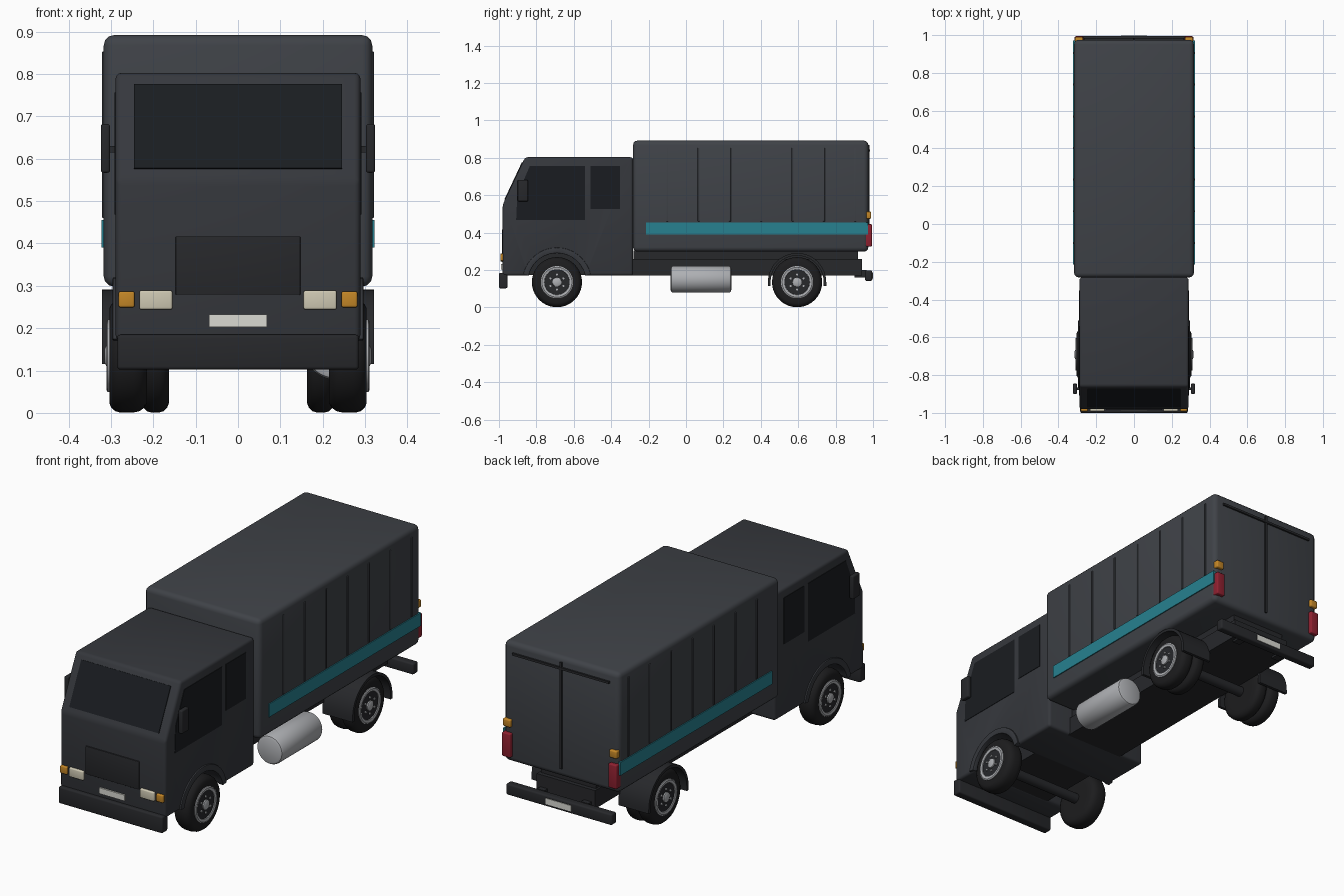
import bpy, bmesh, math
from mathutils import Vector

if "Cube" in bpy.data.objects:
    bpy.data.objects.remove(bpy.data.objects["Cube"])

COL = {
    "body": (0.036, 0.039, 0.046), "cargo": (0.05, 0.055, 0.064), "dark": (0.02, 0.021, 0.024),
    "glass": (0.010, 0.012, 0.015), "tyre": (0.012, 0.012, 0.013), "metal": (0.42, 0.43, 0.45),
    "teal": (0.02, 0.22, 0.28), "amber": (0.55, 0.24, 0.02), "red": (0.28, 0.015, 0.03),
    "cream": (0.62, 0.58, 0.45), "plate": (0.7, 0.7, 0.65),
}
MATS = {}
for key, c in COL.items():
    MATS[key] = bpy.data.materials.new(key)
    MATS[key].diffuse_color = (*c, 1)


def finish(name, bm, col, bevel=0.0, seg=3):
    bmesh.ops.recalc_face_normals(bm, faces=bm.faces)
    if bevel:
        edges = [e for e in bm.edges if e.is_manifold and e.calc_face_angle() > 0.35]
        bmesh.ops.bevel(bm, geom=edges, offset=bevel, segments=seg, profile=0.5,
                        affect='EDGES', clamp_overlap=True)
    me = bpy.data.meshes.new(name)
    bm.to_mesh(me)
    bm.free()
    ob = bpy.data.objects.new(name, me)
    bpy.context.collection.objects.link(ob)
    me.materials.append(MATS[col])
    bpy.ops.object.select_all(action='DESELECT')
    ob.select_set(True)
    bpy.context.view_layer.objects.active = ob
    bpy.ops.object.shade_smooth_by_angle(angle=math.radians(35))
    return ob


def prism(name, profile, x0, x1, col, bevel=0.0, seg=3):
    """Extrude a (y, z) outline from x0 to x1."""
    bm = bmesh.new()
    face = bm.faces.new([bm.verts.new((x0, y, z)) for y, z in profile])
    ext = bmesh.ops.extrude_face_region(bm, geom=[face])
    moved = [v for v in ext["geom"] if isinstance(v, bmesh.types.BMVert)]
    bmesh.ops.translate(bm, verts=moved, vec=Vector((x1 - x0, 0, 0)))
    have = [f for f in bm.faces if all(abs(v.co.x - x0) < 1e-6 for v in f.verts)]
    if not have:
        bm.faces.new([v for v in bm.verts if v not in moved])
    return finish(name, bm, col, bevel, seg)


def box(name, x, y, z, col, bevel=0.0):
    return prism(name, [(y[0], z[0]), (y[1], z[0]), (y[1], z[1]), (y[0], z[1])],
                 x[0], x[1], col, bevel)


def pair(name, x, y, z, col, bevel=0.0):
    for s, tag in ((1, "right"), (-1, "left")):
        box(f"{name}_{tag}", (s * x[0], s * x[1]), y, z, col, bevel)


def lathe_x(name, pts, y, z, s, col, n=40, closed=False):
    """Revolve (x, radius) points about an axis along x."""
    bm = bmesh.new()
    rings = [[bm.verts.new((s * px, y + r * math.cos(2 * math.pi * i / n),
                            z + r * math.sin(2 * math.pi * i / n))) for i in range(n)]
             for px, r in pts]
    pairs = list(zip(rings, rings[1:])) + ([(rings[-1], rings[0])] if closed else [])
    for a, b in pairs:
        for i in range(n):
            bm.faces.new((a[i], a[(i + 1) % n], b[(i + 1) % n], b[i]))
    if not closed:
        bm.faces.new(rings[0])
        bm.faces.new(rings[-1])
    return finish(name, bm, col)


def arc(cy, cz, r, a0, a1, n=20):
    return [(cy + r * math.cos(math.radians(a0 + (a1 - a0) * i / n)),
             cz + r * math.sin(math.radians(a0 + (a1 - a0) * i / n))) for i in range(n + 1)]


FRONT, REAR, HUB, R = -0.69, 0.594, 0.135, 0.133

# cab with wheel arches cut into its side outline
cab = [(-0.98, 0.17)] + arc(FRONT, HUB, 0.155, 167, 13) + \
      [(-0.283, 0.17), (-0.283, 0.803), (-0.86, 0.803), (-0.98, 0.55)]
prism("cab", cab, -0.289, 0.289, "body", 0.014)
box("engine_bay", (-0.17, 0.17), (-0.9, -0.48), (0.172, 0.35), "dark")

# windscreen and side windows
prism("windscreen", [(-0.9705, 0.578), (-0.877, 0.777), (-0.86, 0.77), (-0.955, 0.57)],
      -0.245, 0.245, "glass")
for s, tag in ((1, "right"), (-1, "left")):
    prism("door_window_" + tag, [(-0.908, 0.468), (-0.54, 0.468), (-0.54, 0.756),
                                 (-0.835, 0.756), (-0.902, 0.60)], s * 0.28, s * 0.2915, "glass")
    # arch lip and rear mudguard
    prism("front_arch_lip_" + tag, arc(FRONT, HUB, 0.185, 168, 12) + arc(FRONT, HUB, 0.155, 13, 167),
          s * 0.27, s * 0.296, "body", 0.003, 2)
    prism("rear_mudguard_" + tag, [(0.75, 0.115)] + arc(REAR, HUB, 0.156, 0, 180) +
          [(0.438, 0.115), (0.452, 0.115)] + arc(REAR, HUB, 0.142, 180, 0) + [(0.736, 0.115)],
          s * 0.155, s * 0.321, "dark")
pair("rear_window", (0.28, 0.2915), (-0.51, -0.352), (0.527, 0.756), "glass")

# mirrors
pair("mirror", (0.302, 0.324), (-0.9, -0.845), (0.567, 0.682), "dark", 0.006)
pair("mirror_arm", (0.28, 0.31), (-0.88, -0.866), (0.615, 0.63), "dark")

# front details
box("grille", (-0.147, 0.147), (-0.985, -0.96), (0.278, 0.417), "dark", 0.002)
box("front_bumper", (-0.285, 0.285), (-1.0, -0.955), (0.102, 0.185), "dark", 0.008)
box("front_plate", (-0.069, 0.069), (-0.988, -0.97), (0.203, 0.232), "plate")
pair("headlight", (0.155, 0.233), (-0.992, -0.965), (0.244, 0.289), "cream", 0.005)
pair("front_indicator", (0.244, 0.282), (-0.992, -0.965), (0.249, 0.287), "amber", 0.005)

# cargo body with ribs and stripe
box("cargo_box", (-0.317, 0.317), (-0.283, 0.975), (0.298, 0.892), "cargo", 0.024)
for i in range(7):
    y = -0.1 + i * 0.1675
    pair(f"side_rib_{i}", (0.31, 0.321), (y - 0.005, y + 0.005), (0.46, 0.853), "cargo", 0.002)
pair("side_stripe", (0.31, 0.322), (-0.215, 0.972), (0.39, 0.455), "teal")

# rear doors and lamps
box("door_gap", (-0.005, 0.005), (0.965, 0.982), (0.34, 0.868), "dark")
box("door_top_rail", (-0.265, 0.265), (0.965, 0.984), (0.833, 0.844), "dark")
pair("tail_lamp", (0.268, 0.314), (0.955, 0.994), (0.326, 0.445), "red", 0.006)
pair("rear_indicator", (0.27, 0.312), (0.955, 0.99), (0.474, 0.512), "amber", 0.006)

# chassis, rear bumper
box("chassis", (-0.16, 0.16), (-0.5, 0.94), (0.17, 0.26), "dark")
box("chassis_spacer", (-0.15, 0.15), (-0.28, 0.92), (0.255, 0.305), "dark")
box("rear_bumper", (-0.29, 0.29), (0.957, 0.996), (0.142, 0.197), "dark", 0.008)
pair("bumper_bracket", (0.1, 0.14), (0.9, 0.965), (0.16, 0.2), "dark")
box("rear_plate", (-0.069, 0.069), (0.98, 0.999), (0.155, 0.184), "plate")

# fuel tank along y (right side only)
bm = bmesh.new()
n = 40
rings = [[bm.verts.new((0.228 + r * math.cos(2 * math.pi * i / n), y,
                        0.15 + r * math.sin(2 * math.pi * i / n))) for i in range(n)]
         for y, r in ((-0.082, 0.058), (-0.078, 0.067), (-0.07, 0.071),
                      (0.23, 0.071), (0.238, 0.067), (0.242, 0.058))]
for a, b in zip(rings, rings[1:]):
    for i in range(n):
        bm.faces.new((a[i], a[(i + 1) % n], b[(i + 1) % n], b[i]))
bm.faces.new(rings[0])
bm.faces.new(rings[-1])
finish("fuel_tank", bm, "metal")


# wheels: tyre, rim, dish, hub and bolts
def tyre(name, x0, x1, y, s):
    w = x1 - x0
    half = [(0, 0.085), (0, 0.112), (0.07, 0.123), (0.2, 0.131), (0.35, R + 0.001)]
    pts = [(x0 + f * w, r) for f, r in half] + [(x1 - f * w, r) for f, r in reversed(half)]
    lathe_x(name, pts, y, HUB, s, "tyre")


for s, tag in ((1, "right"), (-1, "left")):
    for y, pos in ((FRONT, "front"), (REAR, "rear")):
        t = f"{pos}_{tag}"
        tyre("tyre_" + t, 0.232 if pos == "rear" else 0.215, 0.304, y, s)
        if pos == "rear":
            tyre("inner_tyre_" + t, 0.163, 0.228, y, s)
        lathe_x("rim_" + t, [(0.29, 0.086), (0.308, 0.086), (0.311, 0.08), (0.309, 0.068),
                             (0.29, 0.064)], y, HUB, s, "metal", closed=True)
        lathe_x("dish_" + t, [(0.29, 0.07), (0.305, 0.069)], y, HUB, s, "dark")
        lathe_x("hub_" + t, [(0.3, 0.025), (0.311, 0.024), (0.315, 0.016)], y, HUB, s, "metal", 20)
        for k in range(6):
            a = math.radians(60 * k + 30)
            lathe_x(f"bolt_{t}_{k}", [(0.3, 0.006), (0.311, 0.006)], y + 0.04 * math.cos(a),
                    HUB + 0.04 * math.sin(a), s, "metal", 6)
for y, pos in ((FRONT, "front"), (REAR, "rear")):
    lathe_x(pos + "_axle", [(-0.24, 0.025), (0.24, 0.025)], y, HUB, 1, "dark", 16)

for m in bpy.data.materials:
    if m.users and not m.is_grease_pencil:
        m.use_nodes = True
        m.node_tree.nodes["Principled BSDF"].inputs["Base Color"].default_value = m.diffuse_color
